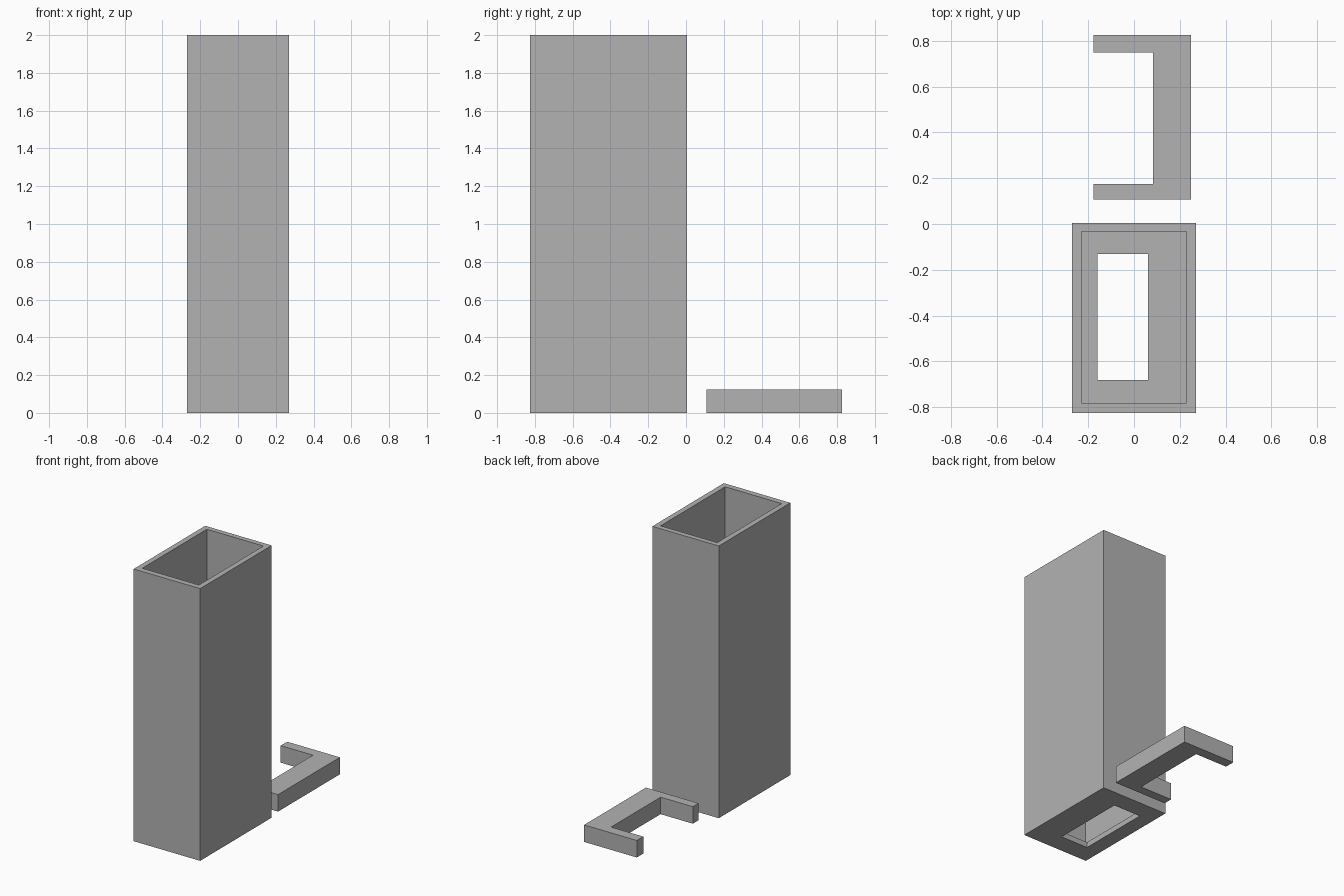
import bpy
import bmesh

cube = bpy.data.objects.get("Cube")
if cube:
    bpy.data.objects.remove(cube, do_unlink=True)

grey = bpy.data.materials.new("plain grey")
grey.use_nodes = True
colour = (0.45, 0.45, 0.45, 1)
grey.diffuse_color = colour
grey.node_tree.nodes["Principled BSDF"].inputs["Base Color"].default_value = colour


def add_object(name, bm):
    bmesh.ops.recalc_face_normals(bm, faces=bm.faces)
    mesh = bpy.data.meshes.new(name)
    bm.to_mesh(mesh)
    bm.free()
    mesh.materials.append(grey)
    obj = bpy.data.objects.new(name, mesh)
    bpy.context.collection.objects.link(obj)
    return obj


def ring(bm, x0, x1, y0, y1, z):
    return [bm.verts.new((x, y, z)) for x, y in ((x0, y0), (x1, y0), (x1, y1), (x0, y1))]


def bridge(bm, a, b):
    for i in range(4):
        j = (i + 1) % 4
        bm.faces.new((a[i], a[j], b[j], b[i]))


# Open case: outer wall, rim, inner wall, floor and floor opening in one closed loop
floor = 0.04
outer = (-0.27, 0.27, -0.825, 0.005)
inner = (-0.23, 0.23, -0.783, -0.033)
opening = (-0.16, 0.062, -0.682, -0.131)
bm = bmesh.new()
sections = [(outer, 0), (outer, 2), (inner, 2), (inner, floor), (opening, floor), (opening, 0)]
rings = [ring(bm, *rect, z) for rect, z in sections]
for i, current in enumerate(rings):
    bridge(bm, current, rings[(i + 1) % len(rings)])
add_object("open_case", bm)

# Loose bracket: C-shaped profile extruded upward
profile = [(-0.178, 0.108), (0.25, 0.108), (0.25, 0.825), (-0.178, 0.825),
           (-0.178, 0.75), (0.084, 0.75), (0.084, 0.175), (-0.178, 0.175)]
bm = bmesh.new()
base = bm.faces.new([bm.verts.new((x, y, 0)) for x, y in profile])
top = bmesh.ops.extrude_face_region(bm, geom=[base], use_keep_orig=True)
verts = [v for v in top["geom"] if isinstance(v, bmesh.types.BMVert)]
bmesh.ops.translate(bm, verts=verts, vec=(0, 0, 0.125))
add_object("c_bracket", bm)
